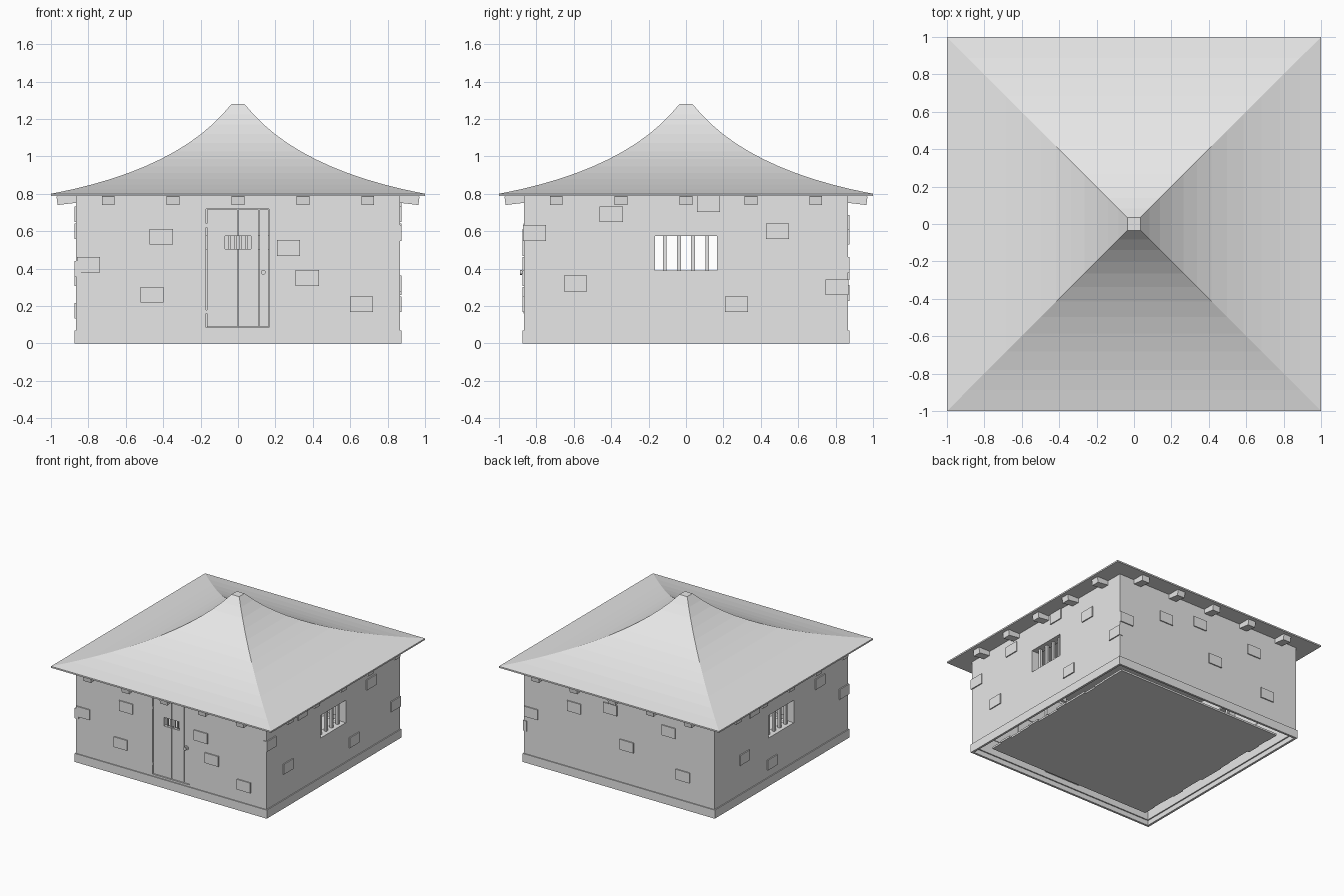
import bpy, bmesh, math, random
from mathutils import Matrix

random.seed(4)
cube = bpy.data.objects.get("Cube")
if cube:
    bpy.data.objects.remove(cube, do_unlink=True)

grey = bpy.data.materials.new("pale grey")
grey.use_nodes = True
grey.diffuse_color = (0.8, 0.8, 0.8, 1)
grey.node_tree.nodes["Principled BSDF"].inputs["Base Color"].default_value = (0.8, 0.8, 0.8, 1)


def finish(name, bm):
    bmesh.ops.recalc_face_normals(bm, faces=bm.faces)
    mesh = bpy.data.meshes.new(name)
    bm.to_mesh(mesh)
    bm.free()
    mesh.materials.append(grey)
    obj = bpy.data.objects.new(name, mesh)
    bpy.context.collection.objects.link(obj)
    return obj


def boxes(name, items, side=0, tilt=0):
    """Boxes given as (u0, u1, d0, d1, z0, z1): along the wall, outward, up.
    Side counts quarter turns from the front wall."""
    bm = bmesh.new()
    for u0, u1, d0, d1, z0, z1 in items:
        place = Matrix.Translation(((u0 + u1) / 2, -(d0 + d1) / 2, (z0 + z1) / 2))
        place = place @ Matrix.Rotation(tilt, 4, 'X') @ Matrix.Diagonal((u1 - u0, d1 - d0, z1 - z0, 1))
        bmesh.ops.create_cube(bm, size=1, matrix=place)
    bm.transform(Matrix.Rotation(side * math.pi / 2, 4, 'Z'))
    return finish(name, bm)


def block(name, half, z0, z1):
    return boxes(name, [(-half, half, -half, half, z0, z1)])


def cut(obj, cutter):
    """Subtract the cutter from the object and throw the cutter away."""
    cutter.hide_render = True
    mod = obj.modifiers.new("cut", 'BOOLEAN')
    mod.operation = 'DIFFERENCE'
    mod.solver = 'EXACT'
    mod.object = cutter
    bpy.context.view_layer.objects.active = obj
    bpy.ops.object.modifier_apply(modifier=mod.name)
    bpy.data.objects.remove(cutter, do_unlink=True)


# Hollow walls with a doorway and two facing windows
WALL = 0.865
DOOR = (-0.17, 0.167, 0.085, 0.72)
WIN = (-0.165, 0.165, 0.39, 0.575)
walls = block("walls", WALL, 0.04, 0.792)
cut(walls, block("inside_cutter", WALL - 0.02, -0.1, 0.9))
cut(walls, boxes("window_cutter", [WIN[:2] + (-1, 1) + WIN[2:]], 1))
cut(walls, boxes("door_cutter", [DOOR[:2] + (0.7, 1) + DOOR[2:]]))

# Base course
base = block("base_course", 0.873, 0, 0.07)
cut(base, block("base_cutter", 0.855, -0.1, 0.2))

# Floor boards with uneven ends
boards, count, half = [], 14, 0.765
step = 2 * half / count
for i in range(count):
    v = -half + i * step
    boards.append((-half + random.uniform(0, 0.02), half - random.uniform(0, 0.02),
                   v, v + step, 0.03, 0.045))
boxes("floor_boards", boards)

# Swept roof: square rings along a curved profile
bm = bmesh.new()
profile = [(1, 0.788)]
steps = 12
for i in range(steps + 1):
    t = i / steps
    a, b, c = (1 - t) ** 2, 2 * t * (1 - t), t * t
    profile.append((a + b * 0.31 + c * 0.035, a * 0.8 + b * 0.93 + c * 1.28))
rings = [[bm.verts.new((x * r, y * r, z)) for x, y in ((-1, -1), (1, -1), (1, 1), (-1, 1))]
         for r, z in profile]
for low, high in zip(rings, rings[1:]):
    for i in range(4):
        j = (i + 1) % 4
        bm.faces.new((low[i], low[j], high[j], high[i]))
bm.faces.new(rings[0])
bm.faces.new(rings[-1])
finish("roof", bm)

# Rafter ends under the eaves
sides = ("front", "left", "back", "right")
for k, side in enumerate(sides):
    boxes(side + "_rafter_ends",
          [(i * 0.347 - 0.034, i * 0.347 + 0.034, 0.83, 0.968, 0.748, 0.795) for i in range(-2, 3)],
          k, math.radians(7))

# Raised stones: centre along the wall and height
stones = (
    ((-0.8, 0.42), (-0.41, 0.57), (-0.46, 0.26), (0.27, 0.51), (0.37, 0.35), (0.66, 0.21)),
    ((-0.4, 0.69), (0.12, 0.745), (0.808, 0.3), (-0.59, 0.32), (0.27, 0.21), (0.49, 0.6), (-0.81, 0.59)),
    ((-0.08, 0.645), (-0.8, 0.42), (-0.41, 0.57), (0.07, 0.38), (0.58, 0.27), (0.45, 0.6)),
    ((-0.48, 0.35), (-0.12, 0.175), (0.5, 0.6), (0.81, 0.4), (-0.35, 0.69)),
)
for k, side in enumerate(sides):
    boxes(side + "_wall_stones",
          [(u - 0.062, u + 0.062, 0.84, 0.874, z - 0.042, z + 0.042) for u, z in stones[k]], k)

# Window linings and bars
w0, w1, z0, z1 = WIN
for k in (1, 3):
    lining = boxes(sides[k] + "_window_lining",
                   [(w0 - 0.012, w1 + 0.012, 0.79, 0.864, z0 - 0.012, z1 + 0.012)], k)
    cut(lining, boxes("lining_cutter", [(w0, w1, 0.7, 1, z0, z1)], k))
    boxes(sides[k] + "_window_bars",
          [(u - 0.01, u + 0.01, 0.815, 0.835, z0, z1) for u in (-0.113, -0.037, 0.037, 0.113)], k)

# Plank door with a barred peephole
d0, d1, z0, z1 = DOOR
seams = (d0 + 0.003, 0, 0.112, d1 - 0.003)
door = boxes("door_planks", [(a + 0.002, b - 0.002, 0.83, 0.86, z0 + 0.004, z1 - 0.004)
                             for a, b in zip(seams, seams[1:])])
cut(door, boxes("peephole_cutter", [(-0.07, 0.07, 0.7, 1, 0.505, 0.575)]))
boxes("peephole_bars", [(u - 0.006, u + 0.006, 0.838, 0.85, 0.505, 0.575)
                        for u in (-0.045, -0.015, 0.015, 0.045)])
boxes("door_backing", [(d0, d1, 0.822, 0.83, z0, 0.505), (d0, d1, 0.822, 0.83, 0.575, z1)])
boxes("door_hinges", [(d0 - 0.004, d0 + 0.004, 0.85, 0.868, z - 0.01, z + 0.01) for z in (0.17, 0.63)])

# Door knob and its plate
bm = bmesh.new()
for radius, depth, y in ((0.018, 0.008, -0.863), (0.007, 0.02, -0.87), (0.013, 0.01, -0.882)):
    bmesh.ops.create_cone(bm, cap_ends=True, segments=16, radius1=radius, radius2=radius, depth=depth,
                          matrix=Matrix.Translation((0.135, y, 0.38)) @ Matrix.Rotation(math.pi / 2, 4, 'X'))
finish("door_knob", bm)
